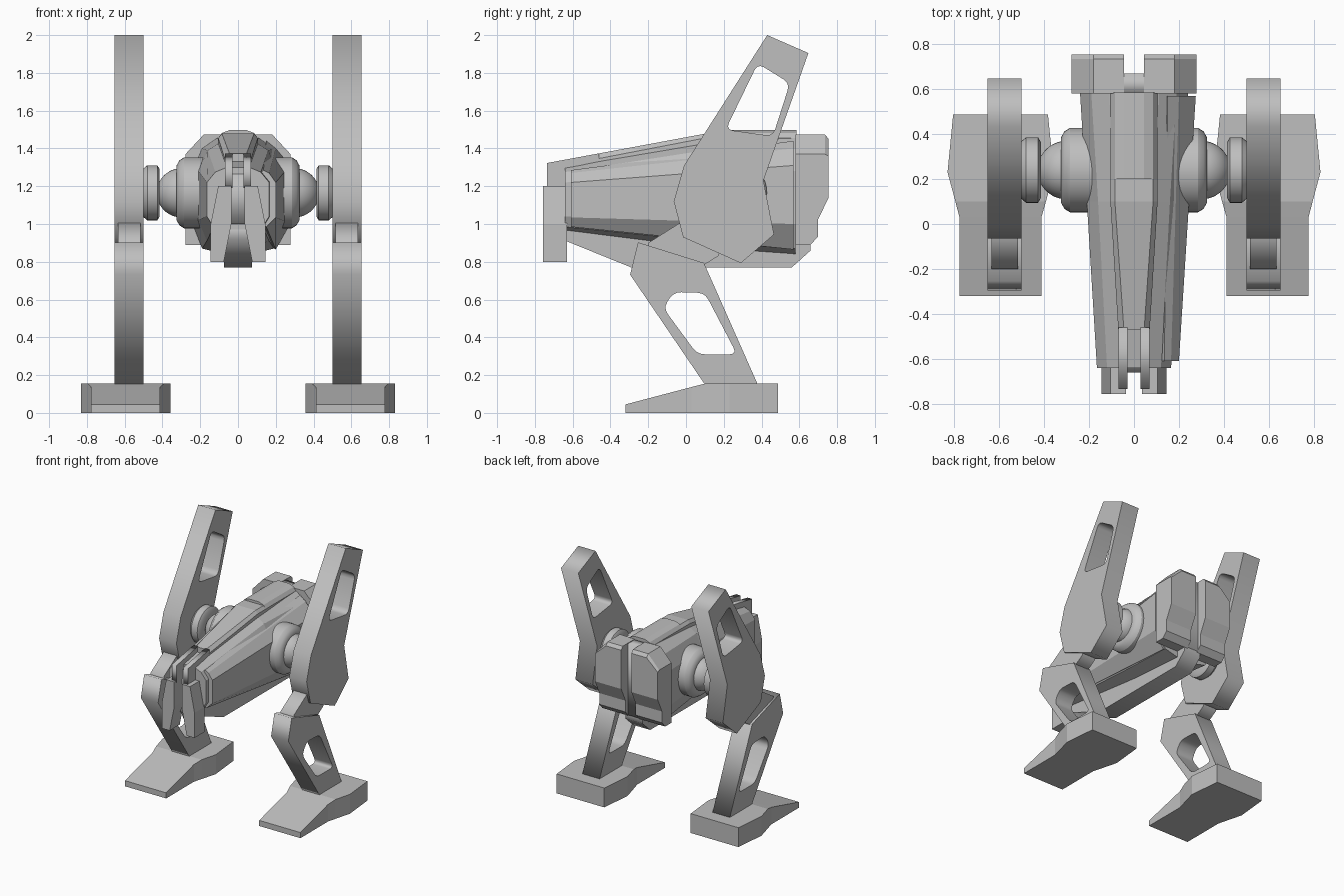
import bpy, bmesh, math
from mathutils import Matrix, Vector

if "Cube" in bpy.data.objects:
    bpy.data.objects.remove(bpy.data.objects["Cube"])

grey = bpy.data.materials.new("plain grey")
grey.diffuse_color = (0.52, 0.52, 0.52, 1)
grey.use_nodes = True
grey.node_tree.nodes["Principled BSDF"].inputs["Base Color"].default_value = grey.diffuse_color


def add(name, mesh):
    mesh.name = name
    mesh.materials.clear()
    mesh.materials.append(grey)
    ob = bpy.data.objects.new(name, mesh)
    bpy.context.collection.objects.link(ob)
    return ob


def loft(name, rings, smooth=False):
    """Skin a list of equal-length closed rings and cap both ends."""
    bm = bmesh.new()
    vs = [[bm.verts.new(p) for p in r] for r in rings]
    n = len(rings[0])
    for a, b in zip(vs, vs[1:]):
        for i in range(n):
            j = (i + 1) % n
            bm.faces.new((a[i], a[j], b[j], b[i]))
    bm.faces.new(vs[0])
    bm.faces.new(vs[-1])
    bmesh.ops.recalc_face_normals(bm, faces=bm.faces)
    me = bpy.data.meshes.new(name)
    bm.to_mesh(me)
    bm.free()
    if smooth:
        me.polygons.foreach_set("use_smooth", [True] * len(me.polygons))
        me.set_sharp_from_angle(angle=math.radians(30))
    return add(name, me)


def rounded(pts, r=0.04):
    """Round each corner of a closed 2D outline."""
    out = []
    pts = [Vector(p) for p in pts]
    for i, p in enumerate(pts):
        a = p + (pts[i - 1] - p).normalized() * r
        b = p + (pts[(i + 1) % len(pts)] - p).normalized() * r
        for t in (0, 0.33, 0.67, 1):
            out.append(a * (1 - t) ** 2 + p * 2 * t * (1 - t) + b * t * t)
    return out


def prism(name, profile, x0, x1, hole=None):
    """Extrude a (y, z) profile from x0 to x1, optionally with a hole."""
    cu = bpy.data.curves.new(name, 'CURVE')
    cu.dimensions = '2D'
    cu.fill_mode = 'BOTH'
    cu.extrude = abs(x1 - x0) / 2
    for pts in [profile] + ([rounded(hole)] if hole else []):
        sp = cu.splines.new('POLY')
        sp.points.add(len(pts) - 1)
        for q, p in zip(sp.points, pts):
            q.co = (p[0], p[1], 0, 1)
        sp.use_cyclic_u = True
    tmp = bpy.data.objects.new("tmp", cu)
    bpy.context.collection.objects.link(tmp)
    bpy.context.view_layer.update()
    dg = bpy.context.evaluated_depsgraph_get()
    me = bpy.data.meshes.new_from_object(tmp.evaluated_get(dg))
    bpy.data.objects.remove(tmp)
    me.transform(Matrix(((0, 0, 1, (x0 + x1) / 2), (1, 0, 0, 0),
                         (0, 1, 0, 0), (0, 0, 0, 1))))
    return add(name, me)


def sym(half, y):
    """Full ring from its right half (x, z), top to bottom."""
    return ([(x, y, z) for x, z in half] +
            [(-x, y, z) for x, z in reversed(half)])


def box_ring(y, x0, x1, z0, z1):
    return [(x0, y, z0), (x1, y, z0), (x1, y, z1), (x0, y, z1)]


# Main hull, tapering to the front
loft("hull", [
    sym([(0.06, 1.30), (0.12, 1.275), (0.165, 1.22), (0.165, 1.04),
         (0.13, 0.985), (0.05, 0.96)], -0.64),
    sym([(0.09, 1.435), (0.16, 1.39), (0.21, 1.28), (0.21, 1.02),
         (0.165, 0.91), (0.06, 0.87)], 0.10),
    sym([(0.11, 1.455), (0.19, 1.40), (0.24, 1.28), (0.24, 1.0),
         (0.19, 0.87), (0.07, 0.84)], 0.58)])

# Raised armour shell, right side only
loft("side_armour", [
    [(x, -0.61, z) for x, z in ((0.135, 1.285), (0.165, 1.27), (0.2, 1.22), (0.2, 1.035),
                                (0.15, 0.985), (0.10, 1.02), (0.10, 1.25))],
    [(x, 0.57, z) for x, z in ((0.15, 1.44), (0.2, 1.40), (0.275, 1.31), (0.275, 1.0),
                               (0.2, 0.865), (0.14, 0.90), (0.14, 1.40))]])

# Belly keel
prism("belly_keel", [(-0.66, 0.92), (-0.29, 0.77), (0.56, 0.77), (0.66, 0.86),
                     (0.66, 0.95), (-0.62, 1.02)], -0.075, 0.075)

# Top spine and curved hump behind it
loft("spine", [
    sym([(0.045, 1.372), (0.07, 1.345), (0.07, 1.2)], -0.47),
    sym([(0.085, 1.478), (0.105, 1.455), (0.105, 1.3)], 0.10),
    sym([(0.085, 1.478), (0.105, 1.455), (0.105, 1.3)], 0.58)])
loft("spine_hump", [sym([(0.045, 1.497), (0.085, 1.482), (0.105, 1.455), (0.105, 1.3)], y)
                    for y in (0.2, 0.585)])

# Front: rods above, hanging plates below
prism("front_bridge", [(-0.66, 1.0), (-0.66, 1.26), (-0.45, 1.30), (-0.45, 1.0)], -0.05, 0.05)
for s, side in ((1, "right"), (-1, "left")):
    prism("front_rod_" + side, [(-0.735, 1.19), (-0.735, 1.323), (-0.46, 1.374), (-0.46, 1.19)],
          s * 0.03, s * 0.07)
    plate = ((0.075, 0.80), (0.145, 0.80), (0.145, 1.0), (0.105, 1.20), (0.035, 1.20), (0.035, 1.0))
    loft("front_plate_" + side, [[(s * x, y, z) for x, z in plate] for y in (-0.757, -0.63)])

    # Rear block with a sloped outer top edge
    back = [(0.58, 1.475), (0.735, 1.475), (0.755, 1.45), (0.755, 1.14),
            (0.70, 1.025), (0.70, 0.935), (0.66, 0.89), (0.58, 0.89)]
    outer = [(y, min(z, 1.37 - (0.01 if z == 1.45 else 0))) for y, z in back]
    loft("rear_block_" + side, [[(s * x, y, z) for y, z in prof]
                                for x, prof in ((0.045, back), (0.18, back), (0.278, outer))])

    # Hip joint: hub, ball and outer disc turned about the x axis
    ball = [(0.30 + 0.13 * math.sin(a), 0.13 * math.cos(a))
            for a in [0.2 + 0.11 * i for i in range(9)]]
    turned = [(0.18, 0.188), (0.285, 0.188), (0.31, 0.172), (0.325, 0.145)] + ball + [
        (0.415, 0.125), (0.427, 0.146), (0.48, 0.146), (0.505, 0.125)]
    loft("hip_joint_" + side, [
        [(s * x, 0.24 + r * math.cos(t), 1.165 + r * math.sin(t))
         for t in [i * math.tau / 40 for i in range(40)]] for x, r in turned], True)

    # Upper leg, knee link and lower leg
    prism("upper_leg_" + side,
          [(0.43, 2.0), (0.648, 1.905), (0.41, 1.23), (0.466, 0.944), (0.29, 0.793),
           (-0.015, 0.93), (-0.065, 1.12), (-0.01, 1.31)], s * 0.5, s * 0.653,
          [(0.21, 1.50), (0.38, 1.85), (0.55, 1.745), (0.46, 1.465)])
    prism("knee_link_" + side,
          [(-0.20, 0.86), (-0.20, 0.90), (-0.01, 1.02), (0.2, 0.90), (0.17, 0.83), (0.09, 0.78)],
          s * 0.517, s * 0.635)
    prism("lower_leg_" + side,
          [(-0.254, 0.903), (-0.296, 0.732), (0.10, 0.15), (0.38, 0.15), (0.095, 0.794)],
          s * 0.5, s * 0.653,
          [(-0.12, 0.555), (-0.065, 0.64), (0.10, 0.635), (0.27, 0.31), (0.06, 0.31)])

    # Foot
    loft("foot_" + side, [box_ring(y, s * x0, s * x1, 0, z) for y, x0, x1, z in (
        (-0.32, 0.412, 0.777, 0.045), (0.03, 0.412, 0.777, 0.137), (0.10, 0.392, 0.795, 0.155),
        (0.23, 0.357, 0.83, 0.155), (0.487, 0.383, 0.805, 0.155))])

# Core between the rear blocks, forming the groove floor
prism("rear_core", [(0.57, 0.9), (0.57, 1.47), (0.67, 1.47), (0.67, 0.9)], -0.05, 0.05)
